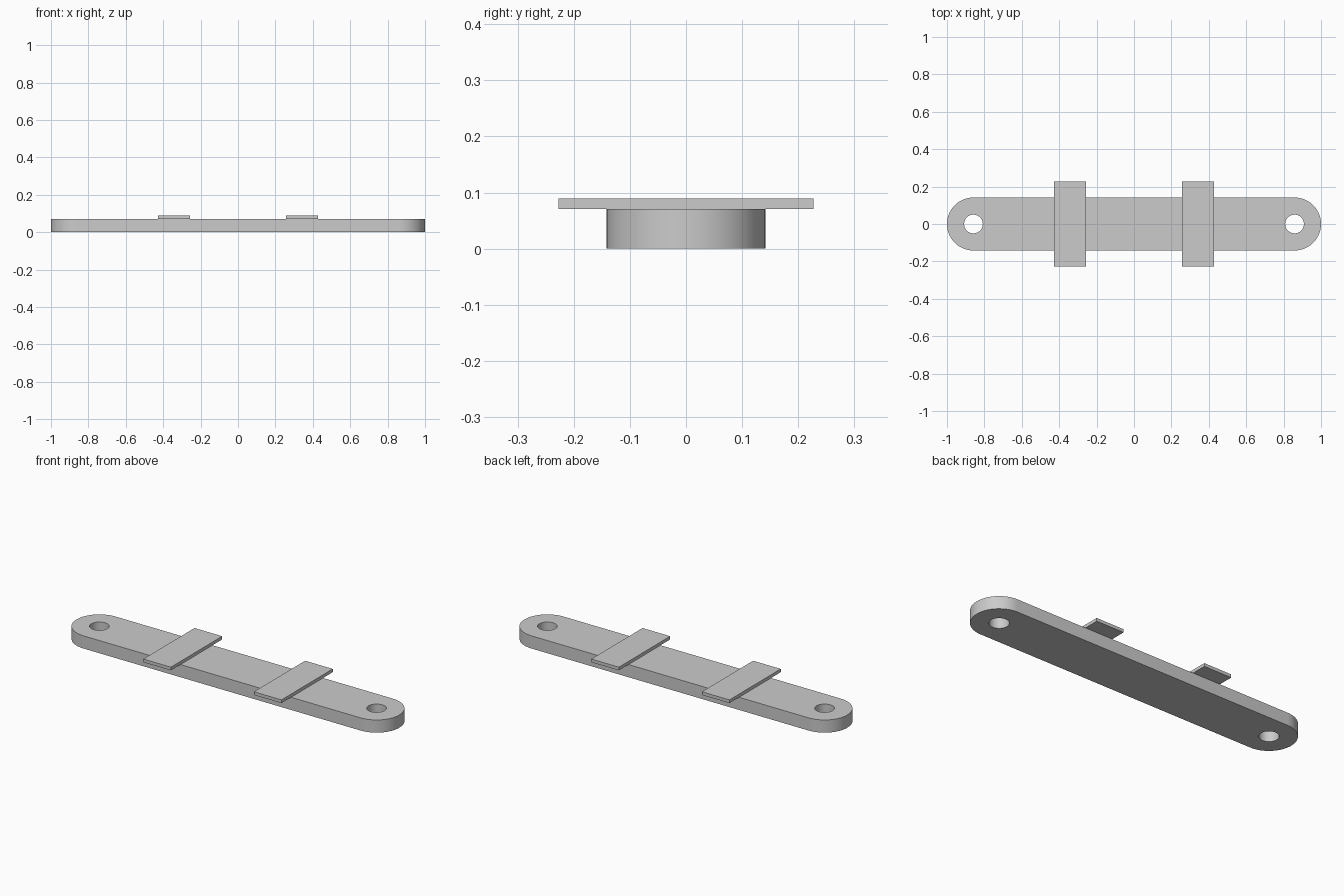
import bpy
import bmesh
from math import pi, cos, sin, radians

cube = bpy.data.objects.get("Cube")
if cube:
    bpy.data.objects.remove(cube, do_unlink=True)

BAR_RADIUS = 0.1415
BAR_HEIGHT = 0.071
END_X = 1 - BAR_RADIUS
HOLE_RADIUS = 0.05
STRAP_SIZE = (0.171, 0.454, 0.018)
STRAP_X = 0.3425

grey = bpy.data.materials.new("light grey")
grey.use_nodes = True
grey.diffuse_color = (0.6, 0.6, 0.6, 1)
grey.node_tree.nodes["Principled BSDF"].inputs["Base Color"].default_value = grey.diffuse_color


def add_object(name, bm):
    bmesh.ops.recalc_face_normals(bm, faces=bm.faces)
    mesh = bpy.data.meshes.new(name)
    bm.to_mesh(mesh)
    bm.free()
    mesh.materials.append(grey)
    obj = bpy.data.objects.new(name, mesh)
    bpy.context.collection.objects.link(obj)
    return obj


def arc(cx, radius, start, sweep, steps):
    return [(cx + radius * cos(start + sweep * i / steps),
             radius * sin(start + sweep * i / steps)) for i in range(steps + 1)]


def add_loop(bm, points):
    verts = [bm.verts.new((x, y, 0)) for x, y in points]
    return [bm.edges.new((a, b)) for a, b in zip(verts, verts[1:] + verts[:1])]


# Round-ended bar with a bolt hole at each end
bm = bmesh.new()
edges = add_loop(bm, arc(END_X, BAR_RADIUS, -pi / 2, pi, 32)
                 + arc(-END_X, BAR_RADIUS, pi / 2, pi, 32))
for side in (-1, 1):
    edges += add_loop(bm, arc(side * END_X, HOLE_RADIUS, 0, 2 * pi, 40)[:-1])
bmesh.ops.triangle_fill(bm, edges=edges, use_beauty=True, normal=(0, 0, 1))
top = bmesh.ops.extrude_face_region(bm, geom=bm.faces[:], use_keep_orig=True)
top_verts = [g for g in top["geom"] if isinstance(g, bmesh.types.BMVert)]
bmesh.ops.translate(bm, verts=top_verts, vec=(0, 0, BAR_HEIGHT))
bar = add_object("bar", bm)
bar.data.polygons.foreach_set("use_smooth", [True] * len(bar.data.polygons))
bar.data.set_sharp_from_angle(angle=radians(30))

# Thin cross straps lying on top of the bar
for name, side in (("right_strap", -1), ("left_strap", 1)):
    bm = bmesh.new()
    bmesh.ops.create_cube(bm, size=1)
    bmesh.ops.scale(bm, verts=bm.verts, vec=STRAP_SIZE)
    strap = add_object(name, bm)
    strap.location = (side * STRAP_X, 0, BAR_HEIGHT + STRAP_SIZE[2] / 2)
